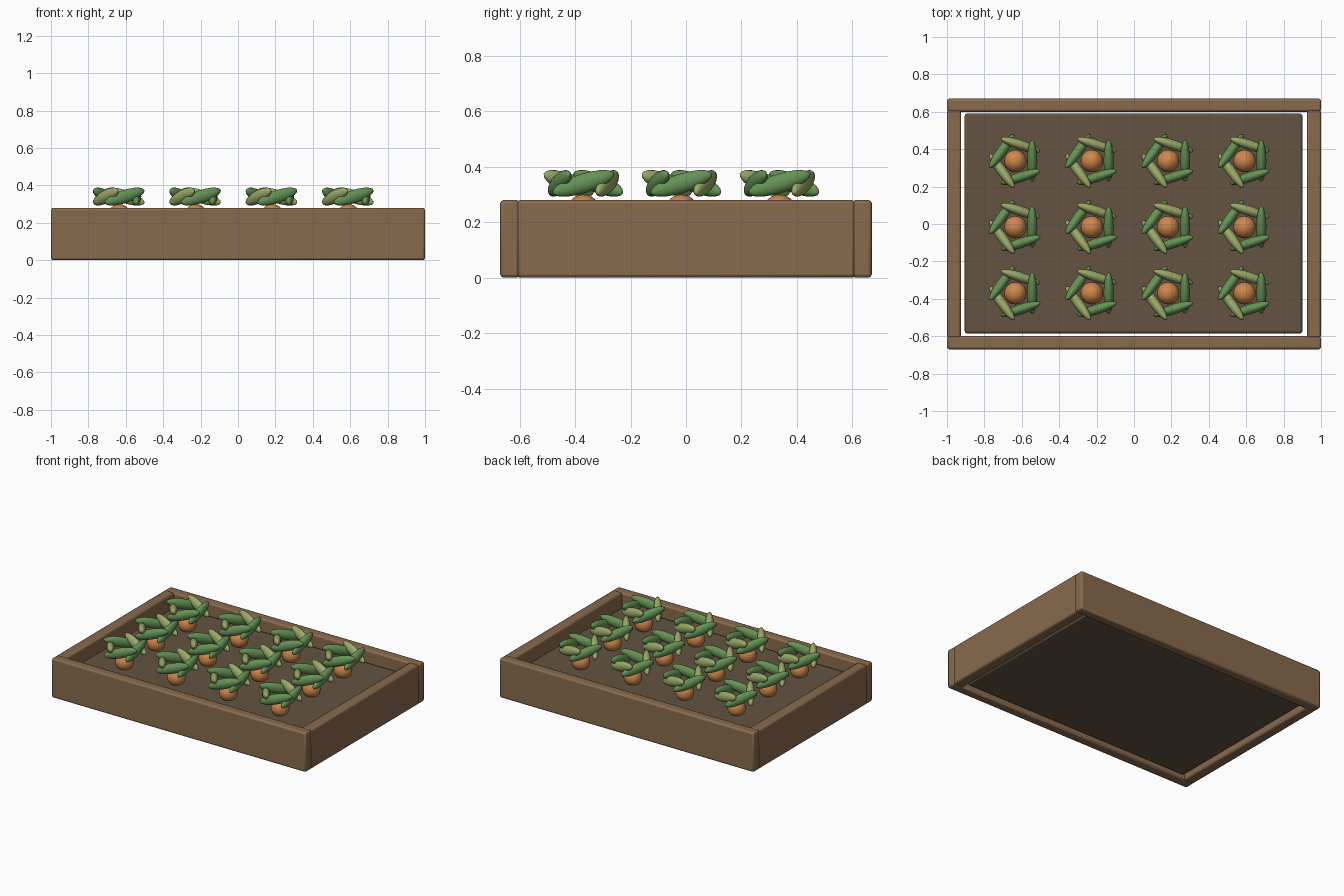
import bpy
from math import radians, cos, sin, pi
from mathutils import Matrix

if "Cube" in bpy.data.objects:
    bpy.data.objects.remove(bpy.data.objects["Cube"])


def material(name, rgb):
    m = bpy.data.materials.new(name)
    m.diffuse_color = (*rgb, 1)
    m.use_nodes = True
    m.node_tree.nodes["Principled BSDF"].inputs["Base Color"].default_value = m.diffuse_color
    return m


WOOD = material("wood", (0.25, 0.145, 0.075))
SOIL = material("soil", (0.125, 0.088, 0.055))
ORANGE = material("orange", (0.62, 0.24, 0.07))
GREEN = material("green", (0.13, 0.29, 0.09))
LIGHT = material("light_green", (0.33, 0.41, 0.14))


def box(name, lo, hi, mat, bevel=0.012):
    bpy.ops.mesh.primitive_cube_add(size=1, location=[(a + b) / 2 for a, b in zip(lo, hi)])
    ob = bpy.context.object
    ob.name = name
    ob.scale = [b - a for a, b in zip(lo, hi)]
    bpy.ops.object.transform_apply(location=False, rotation=False, scale=True)
    mod = ob.modifiers.new("soft_edges", 'BEVEL')
    mod.width, mod.segments = bevel, 2
    ob.data.materials.append(mat)
    bpy.ops.object.shade_smooth_by_angle(angle=radians(30))


def ball(name, mat, segments, rings):
    bpy.ops.mesh.primitive_uv_sphere_add(segments=segments, ring_count=rings, radius=1)
    ob = bpy.context.object
    ob.name = name
    ob.data.materials.append(mat)
    bpy.ops.object.shade_smooth()
    return ob


# Timber frame: long boards run full length, side boards fit between them
box("front_board", (-1, -0.67, 0), (1, -0.60, 0.28), WOOD)
box("back_board", (-1, 0.60, 0), (1, 0.67, 0.28), WOOD)
box("left_board", (-1, -0.61, 0), (-0.925, 0.61, 0.28), WOOD)
box("right_board", (0.925, -0.61, 0), (1, 0.61, 0.28), WOOD)

# Soil block with a narrow gap all round
box("soil", (-0.905, -0.585, 0.02), (0.9, 0.59, 0.20), SOIL)

# Plants: orange root crown with a whorl of five tilted leaves
for row in range(3):
    for col in range(4):
        x, y = -0.634 + 0.4083 * col, -0.37 + 0.3535 * row
        tag = f"{row + 1}_{col + 1}"
        root = ball(f"root_{tag}", ORANGE, 20, 12)
        root.location = (x, y, 0.24)
        root.scale = (0.06, 0.06, 0.06)
        for i in range(5):
            a = i * 2 * pi / 5
            leaf = ball(f"leaf_{tag}_{i + 1}", LIGHT if i % 2 else GREEN, 16, 10)
            leaf.matrix_world = (
                Matrix.Translation((x + 0.09 * cos(a), y + 0.09 * sin(a), 0.34))
                @ Matrix.Rotation(a, 4, 'Z') @ Matrix.Rotation(0.3, 4, 'X')
                @ Matrix.Diagonal((0.027, 0.117, 0.035, 1)))
